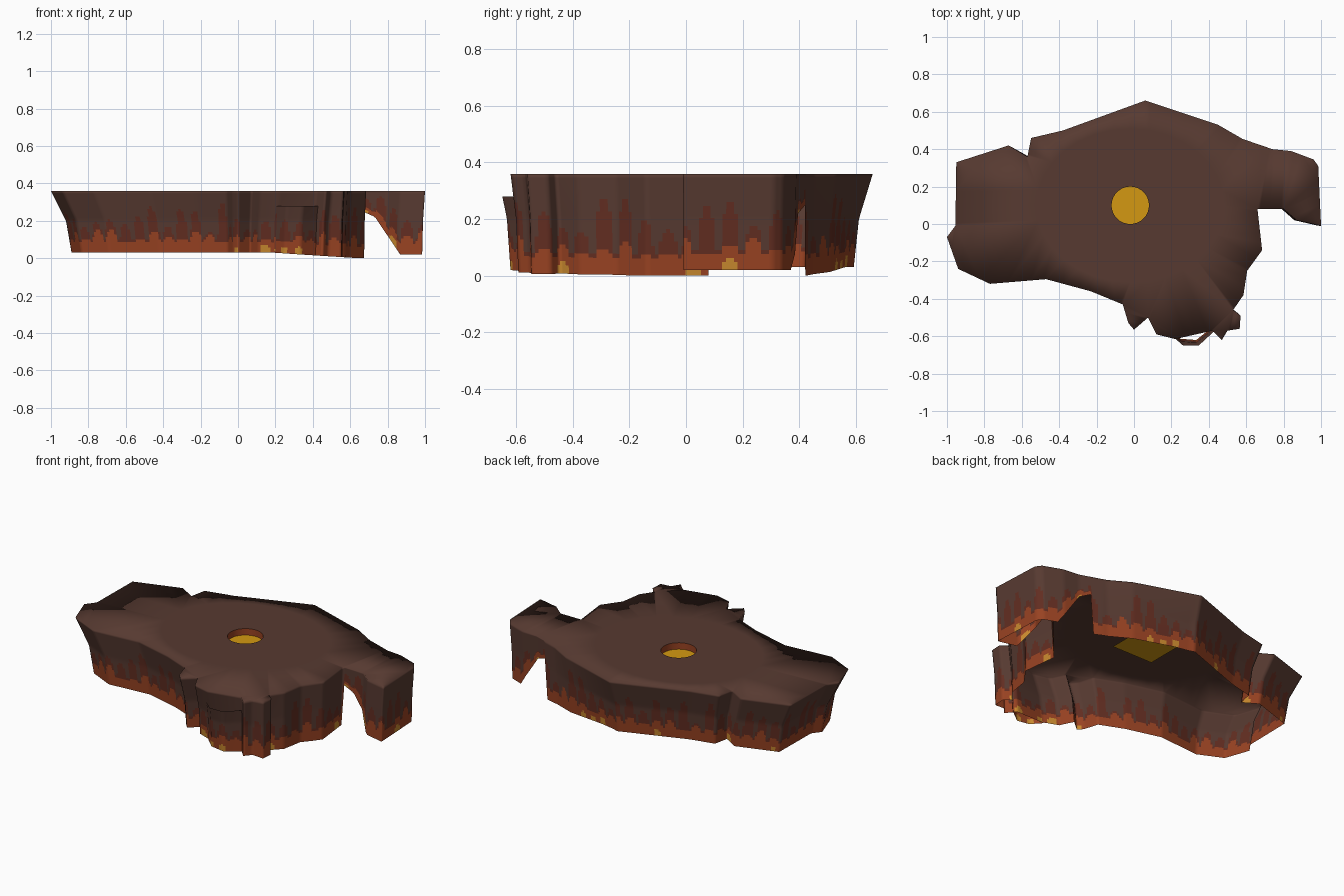
import bpy, bmesh, math, random
from mathutils import Vector

if "Cube" in bpy.data.objects:
    bpy.data.objects.remove(bpy.data.objects["Cube"])

random.seed(7)
TOP = 0.36
HUB = Vector((0.0, 0.05))


def material(name, rgb):
    m = bpy.data.materials.new(name)
    lin = [((c / 255 + 0.055) / 1.055) ** 2.4 for c in rgb]
    m.diffuse_color = (*lin, 1)
    m.use_nodes = True
    m.node_tree.nodes["Principled BSDF"].inputs["Base Color"].default_value = m.diffuse_color
    return m


BROWN = material("dark brown", (87, 58, 49))
RUST = material("dark rust", (98, 45, 33))
ORANGE = material("burnt orange", (152, 66, 34))
AMBER = material("amber", (200, 136, 46))
GOLD = material("gold", (212, 153, 18))
WALL_MATS = [BROWN, RUST, ORANGE, AMBER]


def clamp(v):
    return max(0.0, min(1.0, v))


def resample(points, closed, step=0.014):
    """Fill a polyline with evenly spaced points, keeping its corners."""
    pts = [Vector(p) for p in points]
    pairs = list(zip(pts, pts[1:] + pts[:1])) if closed else list(zip(pts, pts[1:]))
    out = []
    for a, b in pairs:
        n = max(1, round((b - a).length / step))
        out += [a.lerp(b, i / n) for i in range(n)]
    return out if closed else out + [pts[-1]]


def bottom_z(p):
    if p.x > 0.67 and p.y > 0.07 or p.x > 0.7:      # arched underside of the arm
        if p.x < 0.74:
            return 0.25 - 0.03 * clamp((p.x - 0.67) / 0.07)
        return 0.02 + 0.20 * clamp((0.88 - p.x) / 0.14)
    return 0.03 * (1 - clamp((p.x - 0.2) / 0.45))


def lean(p, z):
    """Walls draw inward toward the bottom, less so on the right."""
    inset = 0.11 - 0.095 * clamp((p.x - 0.1) / 0.5)
    f = 0.73 * (TOP - z) / 0.16 if z > 0.2 else 0.73 + 0.27 * (0.2 - z) / 0.17
    return HUB + (p - HUB) * (1 - inset * f)


# Random drip heights, one set per short stretch of wall
CELL = 0.085
DRIPS = [(random.uniform(0.0, 0.07), random.uniform(0.03, 0.21),
          random.random() < 0.17, random.uniform(0.018, 0.032)) for _ in range(120)]


def paint(s, h):
    """Colour index at distance s along the wall and height h above its edge."""
    orange, rust, spot, radius = DRIPS[int(s / CELL) % len(DRIPS)]
    u = 2 * ((s / CELL) % 1.0) - 1
    bell = math.sqrt(max(0.0, 1 - (u / 0.75) ** 2))
    if spot and math.hypot(u * CELL / 2, h - 0.015) < radius:
        return 3
    if h < 0.06 + orange * bell:
        return 2
    if h < 0.075 + rust * bell:
        return 1
    return 0


def build_wall(bm, path, top, closed, rows=24):
    cols, dist = [], [0.0]
    for i, p in enumerate(path):
        zb = bottom_z(p)
        col = []
        for r in range(rows + 1):
            z = zb + (top - zb) * r / rows
            q = lean(p, z)
            col.append(bm.verts.new((q.x, q.y, z)))
        cols.append(col)
        if i:
            dist.append(dist[-1] + (p - path[i - 1]).length)
    n = len(cols)
    for i in range(n if closed else n - 1):
        a, b = cols[i], cols[(i + 1) % n]
        for r in range(rows):
            f = bm.faces.new((a[r], a[r + 1], b[r + 1], b[r]))
            f.material_index = paint(dist[i], (r + 0.5) / rows * (top - 0.02))
    return [c[-1] for c in cols]


def finish(bm, name, mats, smooth=True):
    me = bpy.data.meshes.new(name)
    bm.to_mesh(me)
    bm.free()
    for m in mats:
        me.materials.append(m)
    for p in me.polygons:
        p.use_smooth = smooth
    ob = bpy.data.objects.new(name, me)
    bpy.context.collection.objects.link(ob)
    return ob


def ring(bm, n, rx, ry, z, cx=-0.02, cy=0.1):
    return [bm.verts.new((cx + rx * math.cos(2 * math.pi * i / n),
                          cy + ry * math.sin(2 * math.pi * i / n), z)) for i in range(n)]


def bridge(bm, a, b):
    n = len(a)
    for i in range(n):
        j = (i + 1) % n
        bm.faces.new((a[i], a[j], b[j], b[i]))


# Shell: rim outline seen from above, clockwise from the back peak
OUTLINE = [(0.06, 0.66), (0.45, 0.53), (0.58, 0.455), (0.74, 0.4), (0.84, 0.39),
           (0.96, 0.345), (0.985, 0.31), (1.0, -0.01), (0.87, 0.02), (0.8, 0.08),
           (0.66, 0.08), (0.685, -0.14), (0.605, -0.25), (0.585, -0.38), (0.53, -0.46),
           (0.57, -0.49), (0.565, -0.56), (0.5, -0.57), (0.47, -0.62), (0.42, -0.57),
           (0.22, -0.615), (0.12, -0.59), (0.075, -0.5), (0.0, -0.565), (-0.03, -0.53),
           (-0.06, -0.43), (-0.23, -0.36), (-0.47, -0.295), (-0.77, -0.32),
           (-0.94, -0.24), (-1.0, -0.07), (-0.955, -0.01), (-0.95, 0.33),
           (-0.67, 0.42), (-0.57, 0.36), (-0.55, 0.46), (-0.38, 0.5)]
SIDES, RX, RY = 32, 0.5, 0.41

bm = bmesh.new()
rim = build_wall(bm, resample(OUTLINE, True), TOP, True)
inner = ring(bm, SIDES, RX, RY, TOP)
edges = []
for loop in (rim, inner):
    for a, b in zip(loop, loop[1:] + loop[:1]):
        edges.append(bm.edges.get((a, b)) or bm.edges.new((a, b)))
fill = bmesh.ops.triangle_fill(bm, edges=edges, use_beauty=True, normal=(0, 0, 1))
for f in fill["geom"]:
    if isinstance(f, bmesh.types.BMFace):
        f.material_index = 0
        f.normal_update()
        if f.normal.z < 0:
            f.normal_flip()
finish(bm, "shell", WALL_MATS)

# Flat top plate with the round hole
bm = bmesh.new()
bridge(bm, ring(bm, SIDES, RX, RY, TOP), ring(bm, SIDES, 0.1, 0.1, TOP))
finish(bm, "top_plate", [BROWN], False)

# Side of the hole, facing inward
bm = bmesh.new()
bridge(bm, ring(bm, SIDES, 0.1, 0.1, 0.32), ring(bm, SIDES, 0.1, 0.1, TOP))
bmesh.ops.reverse_faces(bm, faces=bm.faces[:])
finish(bm, "hole_side", [ORANGE])

# Gold square closing the hole from below
bm = bmesh.new()
bm.faces.new([bm.verts.new((-0.02 + x * 0.14, 0.1 + y * 0.14, 0.32))
              for x, y in ((-1, -1), (1, -1), (1, 1), (-1, 1))])
finish(bm, "gold_floor", [GOLD], False)

# Low curved flap standing in front of the front teeth
bm = bmesh.new()
build_wall(bm, resample([(0.445, -0.575), (0.355, -0.665), (0.27, -0.67), (0.21, -0.62)], False),
           0.28, False)
finish(bm, "front_flap", WALL_MATS)
